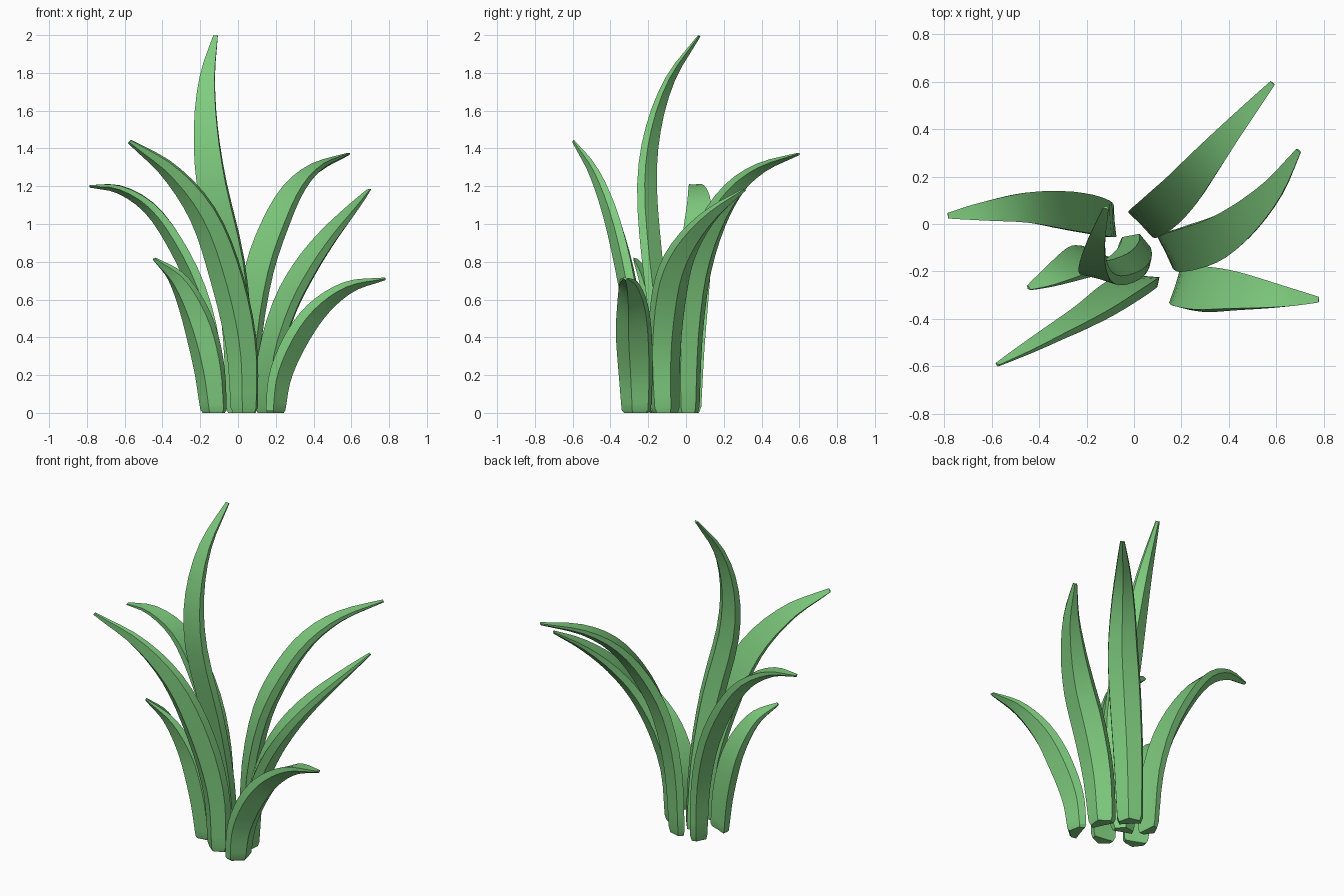
import bpy, bmesh, math
from mathutils import Vector

cube = bpy.data.objects.get("Cube")
if cube:
    bpy.data.objects.remove(cube)

green = bpy.data.materials.new("leaf_green")
green.use_nodes = True
COLOUR = (0.21, 0.60, 0.21, 1)
green.diffuse_color = COLOUR
green.node_tree.nodes["Principled BSDF"].inputs["Base Color"].default_value = COLOUR

RINGS = 18
TIP = 0.012


def curve_point(pts, u):
    """Catmull-Rom point at u in 0..1 along the control points."""
    s = u * (len(pts) - 1)
    i = min(int(s), len(pts) - 2)
    f = s - i
    p1, p2 = pts[i], pts[i + 1]
    p0 = pts[i - 1] if i else 2 * p1 - p2
    p3 = pts[i + 2] if i + 2 < len(pts) else 2 * p2 - p1
    return 0.5 * (2 * p1 + (p2 - p0) * f + (2 * p0 - 5 * p1 + 4 * p2 - p3) * f ** 2
                  + (3 * p1 - p0 - 3 * p2 + p3) * f ** 3)


def half_width(u, widest):
    """Narrow foot, broad middle, pointed tip."""
    if u < 0.4:
        return widest * (0.8 + 0.2 * math.sin(u / 0.4 * math.pi / 2))
    k = (u - 0.4) / 0.6
    return TIP + (widest - TIP) * (1 - k ** 1.6)


def blade(name, path, turn, widest):
    """Sweep a keeled section along the path; turn = width direction at foot and tip."""
    pts = [Vector(p) for p in path]
    bm = bmesh.new()
    rings = []
    # extra low ring makes the chamfered foot
    for u, foot in [(0, 0.85)] + [(max(i / RINGS, 0.015), 1) for i in range(RINGS + 1)]:
        c = curve_point(pts, u)
        t = curve_point(pts, min(u + 0.01, 1)) - curve_point(pts, max(u - 0.01, 0))
        t = t.normalized() if u > 0.02 else Vector((0, 0, 1))
        a = math.radians(turn[0] + (turn[1] - turn[0]) * u)
        w = Vector((math.cos(a), math.sin(a), 0))
        w = (w - t * w.dot(t)).normalized()
        under = w.cross(t)
        hw = half_width(u, widest) * foot
        d = hw * 0.6
        section = [(-hw, -d * 0.8), (0, -d * 0.75), (hw, -d * 0.8),
                   (hw * 0.95, d * 0.05), (0, d), (-hw * 0.95, d * 0.05)]
        rings.append([bm.verts.new(c + w * x + under * y) for x, y in section])
    for r0, r1 in zip(rings, rings[1:]):
        for i in range(6):
            j = (i + 1) % 6
            bm.faces.new((r0[i], r0[j], r1[j], r1[i]))
    bm.faces.new(rings[0])
    bm.faces.new(rings[-1])
    bmesh.ops.recalc_face_normals(bm, faces=bm.faces)
    mesh = bpy.data.meshes.new(name)
    bm.to_mesh(mesh)
    bm.free()
    mesh.materials.append(green)
    obj = bpy.data.objects.new(name, mesh)
    bpy.context.collection.objects.link(obj)
    bpy.ops.object.select_all(action='DESELECT')
    obj.select_set(True)
    bpy.context.view_layer.objects.active = obj
    bpy.ops.object.shade_smooth_by_angle(angle=math.radians(25))


# Tall centre leaf
blade("tall_leaf", [(.01, -.075, 0), (.005, -.12, .4), (-.04, -.17, .8), (-.13, -.20, 1.2),
                    (-.165, -.17, 1.5), (-.16, -.08, 1.77), (-.118, .07, 1.995)], (160, 168), .083)
# Leaves on the left-hand side of the front
blade("front_leaf", [(.03, -.25, 0), (.015, -.26, .35), (-.06, -.31, .7), (-.18, -.39, 1.03),
                     (-.36, -.485, 1.27), (-.575, -.595, 1.435)], (-8, 5), .088)
blade("short_side_leaf", [(-.135, -.16, 0), (-.165, -.165, .25), (-.23, -.175, .5),
                          (-.325, -.215, .7), (-.445, -.27, .815)], (-22, -40), .086)
blade("arching_side_leaf", [(-.11, .01, 0), (-.135, .02, .35), (-.21, .04, .65), (-.335, .06, .91),
                            (-.47, .07, 1.09), (-.63, .055, 1.185), (-.785, .035, 1.2)],
      (-85, -95), .083)
# Leaves on the other side
blade("back_leaf", [(.05, .02, 0), (.07, .03, .4), (.125, .07, .74), (.21, .15, .99),
                    (.305, .265, 1.18), (.425, .41, 1.3), (.585, .595, 1.37)], (134, 138), .09)
blade("long_side_leaf", [(.16, -.1, 0), (.185, -.105, .3), (.265, -.085, .56), (.37, -.045, .76),
                         (.48, .035, .92), (.595, .155, 1.06), (.695, .31, 1.18)], (116, 130), .095)
blade("small_front_leaf", [(.205, -.27, 0), (.235, -.275, .2), (.325, -.285, .4), (.445, -.29, .56),
                           (.60, -.305, .67), (.78, -.32, .71)], (72, 64), .095)
